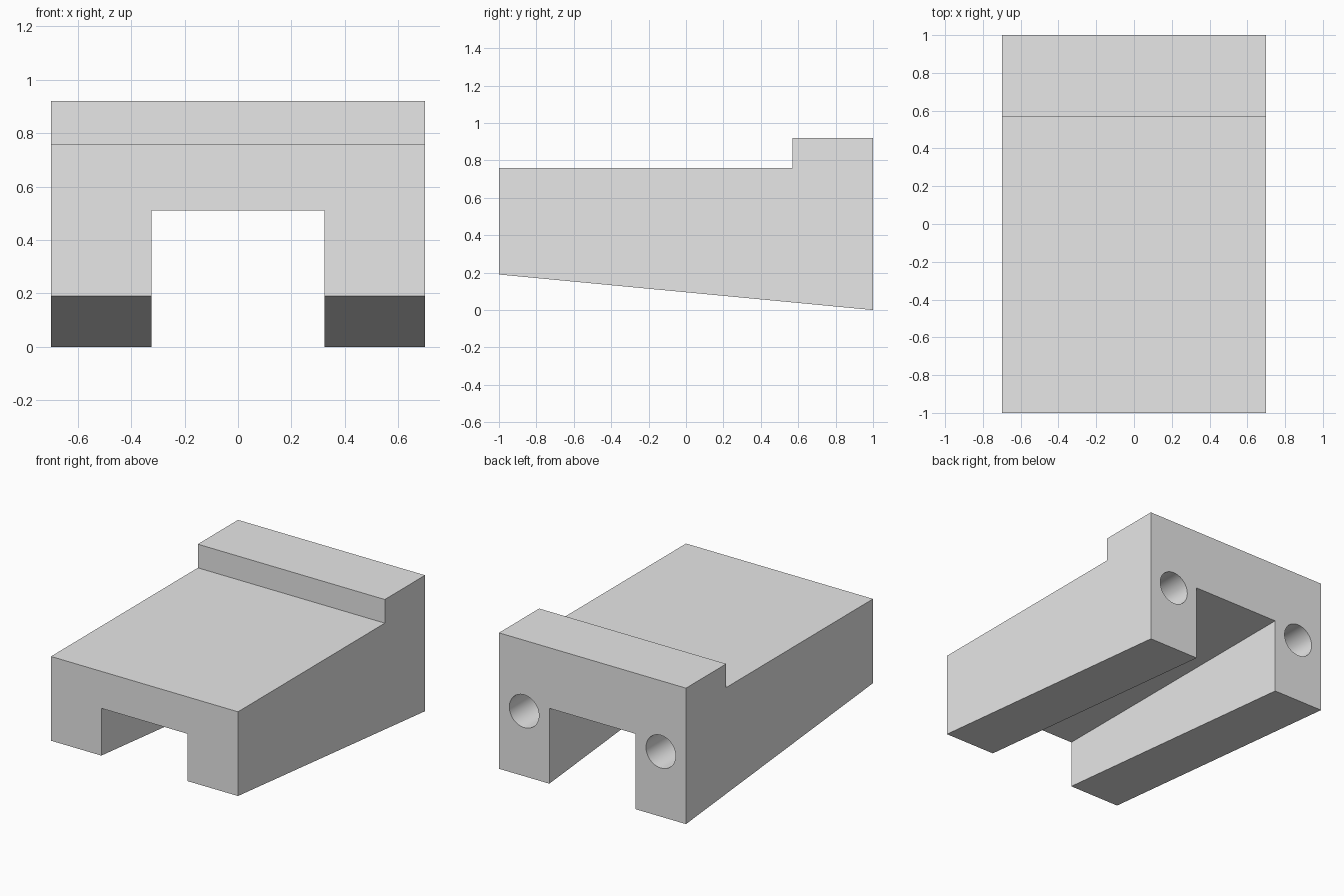
import bpy
import bmesh
from math import radians
from mathutils import Matrix, Vector

if "Cube" in bpy.data.objects:
    bpy.data.objects.remove(bpy.data.objects["Cube"], do_unlink=True)

HALF_WIDTH = 0.70
CHANNEL_HALF = 0.323
CHANNEL_TOP = 0.51
BORE_RADIUS = 0.111
BORE_DEPTH = 0.6

grey = bpy.data.materials.new("plain grey")
grey.use_nodes = True
colour = (0.8, 0.8, 0.8, 1)
grey.diffuse_color = colour
grey.node_tree.nodes["Principled BSDF"].inputs["Base Color"].default_value = colour


def add_object(name, bm):
    bmesh.ops.recalc_face_normals(bm, faces=bm.faces)
    mesh = bpy.data.meshes.new(name)
    bm.to_mesh(mesh)
    bm.free()
    mesh.materials.append(grey)
    obj = bpy.data.objects.new(name, mesh)
    bpy.context.collection.objects.link(obj)
    return obj


def prism(name, profile, half_width):
    """Extrude a (y, z) profile across x."""
    bm = bmesh.new()
    face = bm.faces.new([bm.verts.new((-half_width, y, z)) for y, z in profile])
    grown = bmesh.ops.extrude_face_region(bm, geom=[face])["geom"]
    verts = [v for v in grown if isinstance(v, bmesh.types.BMVert)]
    bmesh.ops.translate(bm, verts=verts, vec=Vector((2 * half_width, 0, 0)))
    return add_object(name, bm)


def bore(name, x):
    """Cylinder reaching in from the back face."""
    bm = bmesh.new()
    place = Matrix.Translation((x, 1, 0.44)) @ Matrix.Rotation(radians(90), 4, "X")
    bmesh.ops.create_cone(bm, cap_ends=True, segments=48, radius1=BORE_RADIUS,
                          radius2=BORE_RADIUS, depth=2 * BORE_DEPTH, matrix=place)
    return add_object(name, bm)


# Stepped block with a sloping underside
body = prism("wedge_block",
             [(-1, 0.19), (1, 0), (1, 0.92), (0.57, 0.92), (0.57, 0.76), (-1, 0.76)],
             HALF_WIDTH)

# Channel between the legs, and a blind bore in each leg
leg_centre = (HALF_WIDTH + CHANNEL_HALF) / 2
cutters = [
    prism("channel_cutter",
          [(-1.2, -0.2), (1.2, -0.2), (1.2, CHANNEL_TOP), (-1.2, CHANNEL_TOP)],
          CHANNEL_HALF),
    bore("left_bore_cutter", leg_centre),
    bore("right_bore_cutter", -leg_centre),
]

bpy.ops.object.select_all(action="DESELECT")
bpy.context.view_layer.objects.active = body
body.select_set(True)
for cutter in cutters:
    cutter.hide_render = True
    mod = body.modifiers.new(cutter.name, "BOOLEAN")
    mod.operation = "DIFFERENCE"
    mod.solver = "EXACT"
    mod.object = cutter
    bpy.ops.object.modifier_apply(modifier=mod.name)
    bpy.data.objects.remove(cutter, do_unlink=True)

bpy.ops.object.shade_smooth_by_angle(angle=radians(30))
